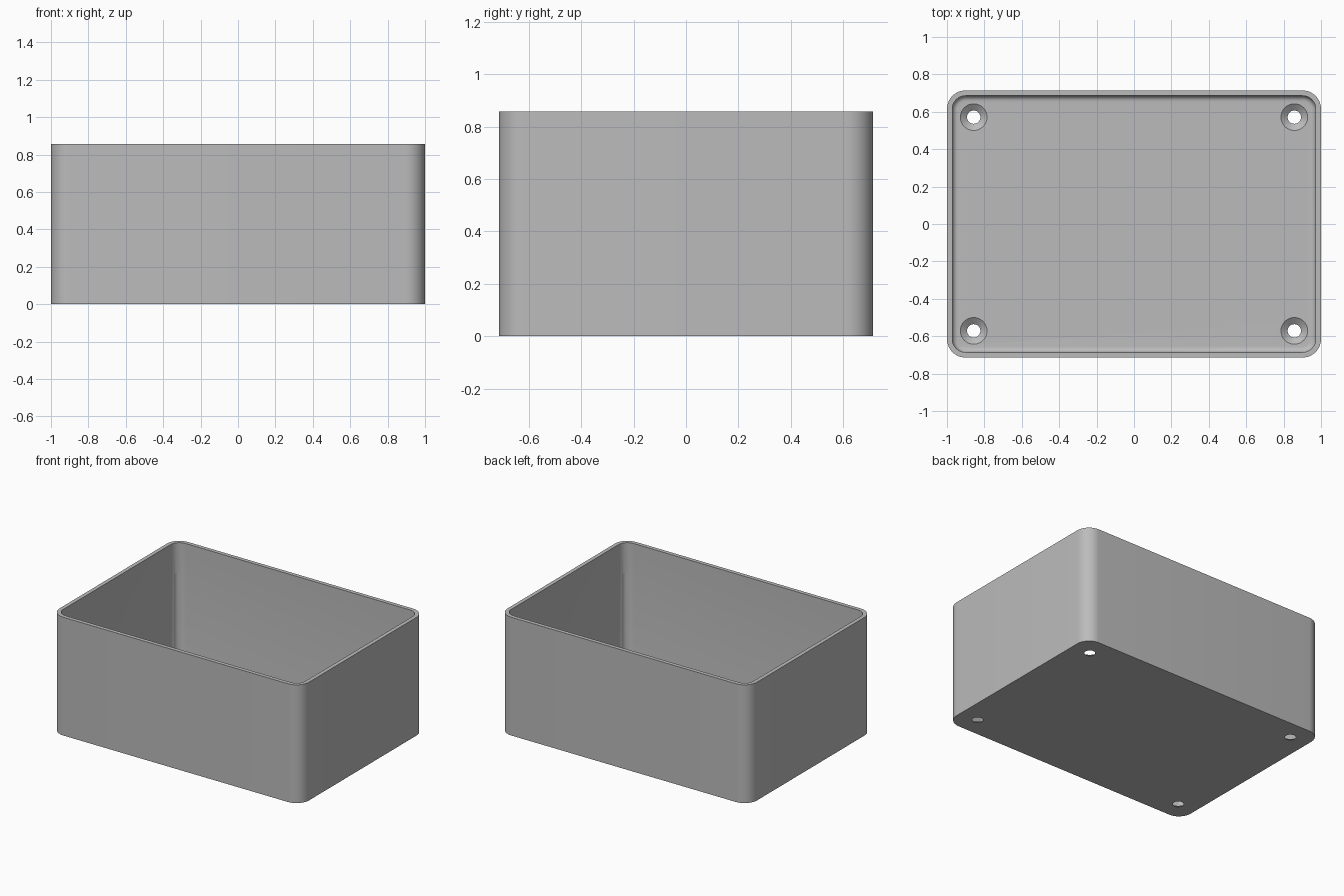
import bpy, bmesh, math

if "Cube" in bpy.data.objects:
    bpy.data.objects.remove(bpy.data.objects["Cube"])

MM = 2 / 70                      # one wall thickness
HX, HY, HEIGHT = 1.0, 25 * MM, 30 * MM
CORNER, WALL = 3.5 * MM, MM
STEPS = 12                       # segments per rounded corner

grey = bpy.data.materials.new("plain grey")
grey.use_nodes = True
colour = (0.5, 0.5, 0.5, 1)
grey.diffuse_color = colour
grey.node_tree.nodes["Principled BSDF"].inputs["Base Color"].default_value = colour


def rounded_ring(bm, inset, z):
    """Rounded rectangle of vertices, pulled in from the outer wall."""
    r = CORNER - inset
    ring = []
    for i, (sx, sy) in enumerate([(1, 1), (-1, 1), (-1, -1), (1, -1)]):
        for k in range(STEPS + 1):
            a = math.pi / 2 * (i + k / STEPS)
            ring.append(bm.verts.new((sx * (HX - CORNER) + r * math.cos(a),
                                      sy * (HY - CORNER) + r * math.sin(a), z)))
    return ring


def skin(bm, rings):
    """Join consecutive rings with quads and cap both ends."""
    n = len(rings[0])
    for a, b in zip(rings, rings[1:]):
        for i in range(n):
            j = (i + 1) % n
            bm.faces.new((a[i], a[j], b[j], b[i]))
    bm.faces.new(rings[0][::-1])
    bm.faces.new(rings[-1])


def finish(name, bm):
    bmesh.ops.recalc_face_normals(bm, faces=bm.faces)
    mesh = bpy.data.meshes.new(name)
    bm.to_mesh(mesh)
    bm.free()
    obj = bpy.data.objects.new(name, mesh)
    bpy.context.collection.objects.link(obj)
    mesh.materials.append(grey)
    return obj


# Open tray: outer wall, rim, inner wall, floor fillet
bm = bmesh.new()
profile = [(0, 0), (0, HEIGHT), (WALL, HEIGHT)]
for k in range(7):
    a = math.pi / 2 * k / 6
    profile.append((WALL + MM * (1 - math.cos(a)), WALL + MM * (1 - math.sin(a))))
skin(bm, [rounded_ring(bm, inset, z) for inset, z in profile])
tray = finish("open_box", bm)

# Countersunk screw holes and shallow corner grooves, as one cutter
bm = bmesh.new()
hole = [(1.25, -0.5), (1.25, 0.05), (2.5, 1.0), (2.5, 1.8)]
groove = [(1.2, 2.2), (1.2, 22.3)]
for sx in (-1, 1):
    for sy in (-1, 1):
        for section, gap in ((hole, 5.0), (groove, 2.46)):
            cx, cy = sx * (HX - gap * MM), sy * (HY - gap * MM)
            skin(bm, [[bm.verts.new((cx + r * MM * math.cos(math.tau * k / 32),
                                     cy + r * MM * math.sin(math.tau * k / 32), z * MM))
                       for k in range(32)] for r, z in section])
cutter = finish("hole_cutter", bm)
cutter.hide_render = True

cut = tray.modifiers.new("screw holes", "BOOLEAN")
cut.operation = "DIFFERENCE"
cut.solver = "EXACT"
cut.object = cutter
bpy.ops.object.select_all(action="DESELECT")
tray.select_set(True)
bpy.context.view_layer.objects.active = tray
bpy.ops.object.modifier_apply(modifier=cut.name)
bpy.data.objects.remove(cutter)

bpy.ops.object.shade_smooth_by_angle(angle=math.radians(30))
